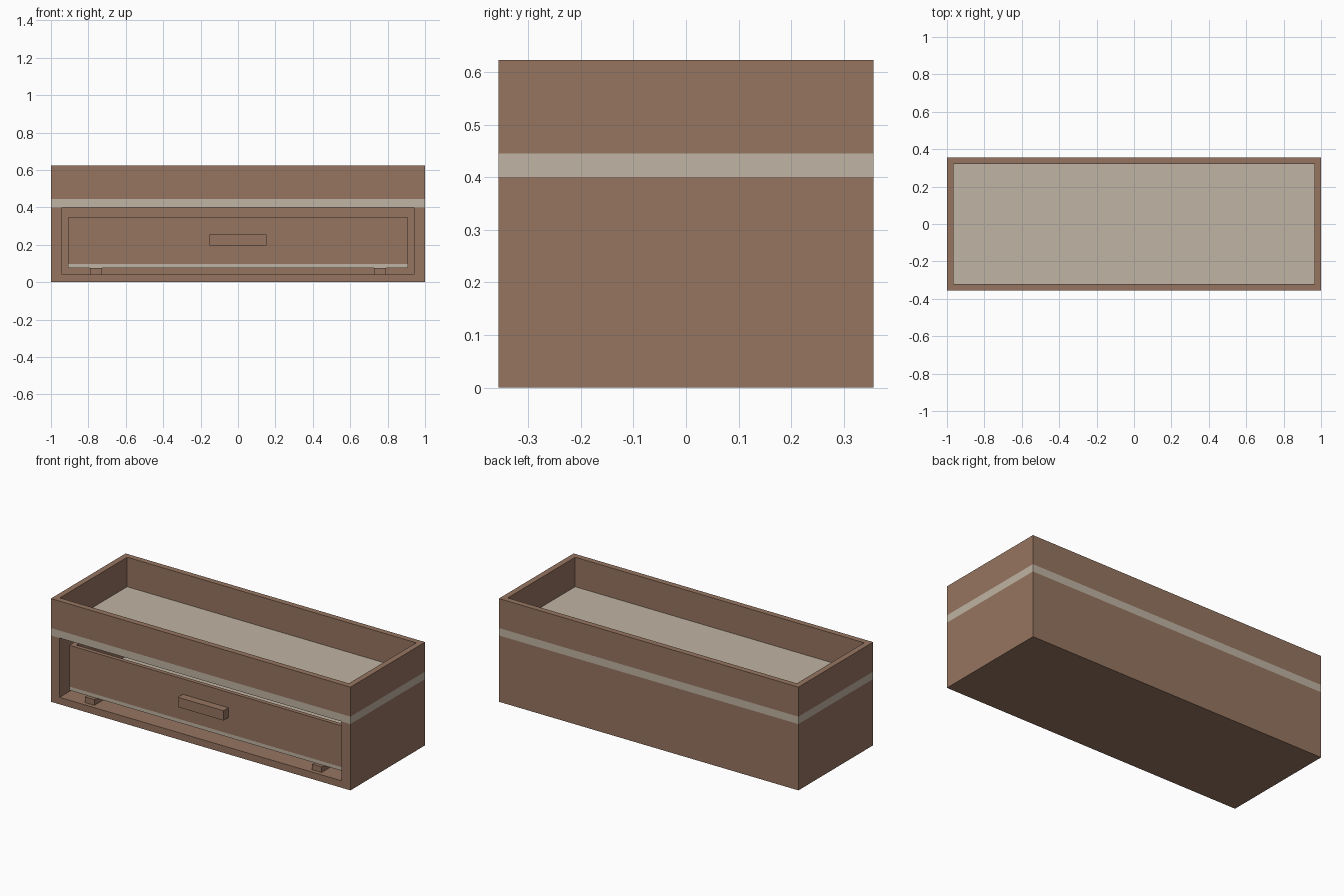
import bpy
import bmesh

cube = bpy.data.objects.get("Cube")
if cube:
    bpy.data.objects.remove(cube, do_unlink=True)


def material(name, rgb):
    m = bpy.data.materials.new(name)
    m.use_nodes = True
    m.diffuse_color = (*rgb, 1)
    m.node_tree.nodes["Principled BSDF"].inputs["Base Color"].default_value = (*rgb, 1)
    return m


wood = material("brown wood", (0.305, 0.178, 0.117))
board = material("pale board", (0.527, 0.456, 0.366))


def box(name, xs, ys, zs, mat):
    """Box spanning the given (low, high) ranges."""
    bm = bmesh.new()
    bmesh.ops.create_cube(bm, size=1)
    for v in bm.verts:
        v.co = [r[0] if c < 0 else r[1] for c, r in zip(v.co, (xs, ys, zs))]
    mesh = bpy.data.meshes.new(name)
    bm.to_mesh(mesh)
    bm.free()
    mesh.materials.append(mat)
    ob = bpy.data.objects.new(name, mesh)
    bpy.context.collection.objects.link(ob)
    return ob


def mirrored_box(name, xs, ys, zs, mat):
    """Box on the left and its mirror image on the right."""
    box("left_" + name, xs, ys, zs, mat)
    box("right_" + name, (-xs[1], -xs[0]), ys, zs, mat)


def walls(name, w, ys, zs, side, t, front=True):
    """Side, back and optional front walls of an open box."""
    y0, y1 = ys
    mirrored_box(name + "_side", (w - side, w), ys, zs, wood)
    inner = (side - w, w - side)
    box(name + "_back", inner, (y1 - t, y1), zs, wood)
    if front:
        box(name + "_front", inner, (y0, y0 + t), zs, wood)


W, D, H = 1.0, 0.356, 0.623
FLOOR, SHELF, TRAY = 0.042, 0.4, 0.445

# Lower case, open at the front
box("case_bottom", (-W, W), (-D, D), (0, FLOOR), wood)
walls("case", W, (-D, D), (FLOOR, SHELF), 0.058, 0.035, front=False)

# Pale shelf and the open tray above it
box("shelf", (-W, W), (-D, D), (SHELF, TRAY), board)
walls("tray", W, (-D, D), (TRAY, H), 0.035, 0.035)

# Hollow drawer with a pale bottom, resting on two runners
front, back = -D + 0.047, D - 0.06
drawer_z = 0.076
box("drawer_bottom", (-0.91, 0.91), (front, back), (drawer_z, 0.098), board)
walls("drawer", 0.91, (front, back), (0.098, 0.347), 0.03, 0.025)
box("drawer_handle", (-0.153, 0.153), (-D, front), (0.195, 0.254), wood)
mirrored_box("drawer_runner", (0.727, 0.79), (-D + 0.025, D - 0.035), (FLOOR, drawer_z), wood)
